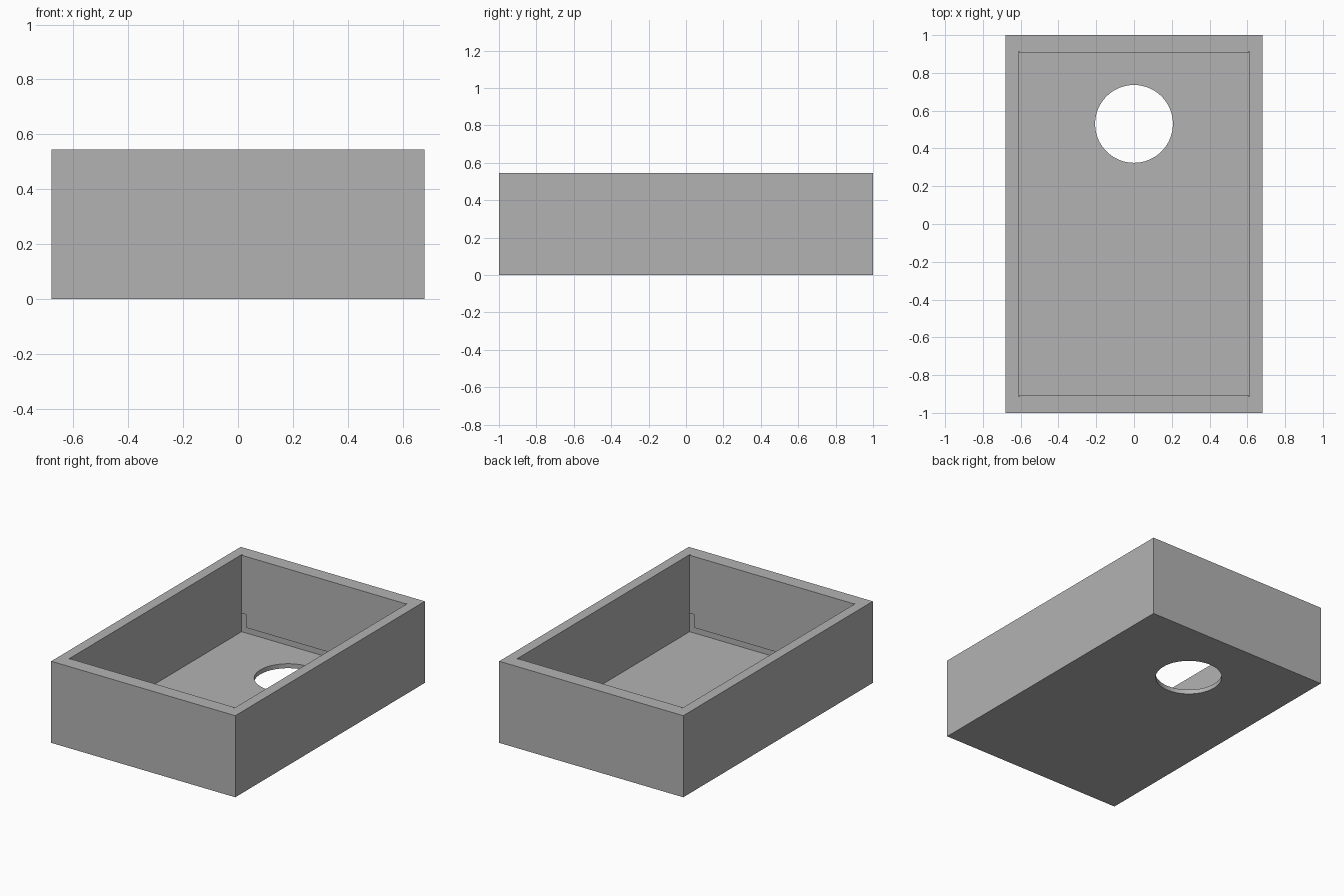
import bpy
import bmesh
from mathutils import Matrix

if "Cube" in bpy.data.objects:
    bpy.data.objects.remove(bpy.data.objects["Cube"], do_unlink=True)

HALF_X, HALF_Y, HEIGHT = 0.68, 1.0, 0.545
INNER_X, INNER_Y, FLOOR = 0.612, 0.913, 0.03

grey = bpy.data.materials.new("plain grey")
grey.use_nodes = True
colour = (0.45, 0.45, 0.45, 1)
grey.diffuse_color = colour
grey.node_tree.nodes["Principled BSDF"].inputs["Base Color"].default_value = colour


def add_object(name, bm):
    bmesh.ops.recalc_face_normals(bm, faces=bm.faces)
    mesh = bpy.data.meshes.new(name)
    bm.to_mesh(mesh)
    bm.free()
    mesh.materials.append(grey)
    obj = bpy.data.objects.new(name, mesh)
    bpy.context.collection.objects.link(obj)
    return obj


def box(name, half_x, half_y, low, high):
    bm = bmesh.new()
    size = (2 * half_x, 2 * half_y, high - low, 1)
    place = Matrix.Translation((0, 0, (low + high) / 2)) @ Matrix.Diagonal(size)
    bmesh.ops.create_cube(bm, size=1, matrix=place)
    return add_object(name, bm)


def cut(target, cutter):
    mod = target.modifiers.new("cut", 'BOOLEAN')
    mod.operation = 'DIFFERENCE'
    mod.solver = 'EXACT'
    mod.object = cutter
    cutter.hide_render = True
    bpy.context.view_layer.objects.active = target
    bpy.ops.object.modifier_apply(modifier=mod.name)
    bpy.data.objects.remove(cutter, do_unlink=True)


# Open-topped tray
tray = box("tray", HALF_X, HALF_Y, 0, HEIGHT)
cut(tray, box("cavity_cutter", INNER_X, INNER_Y, FLOOR, 1))

# Round opening through the floor
bm = bmesh.new()
bmesh.ops.create_cone(bm, cap_ends=True, segments=64, radius1=0.206, radius2=0.206,
                      depth=0.2, matrix=Matrix.Translation((0, 0.53, 0)))
cut(tray, add_object("hole_cutter", bm))

# Thin end liners with notched lower corners and a gap above the floor
right_edge = [(0.575, 0.07), (0.575, 0.157), (0.606, 0.157), (0.606, HEIGHT)]
outline = right_edge + [(-x, z) for x, z in reversed(right_edge)]
for name, side in (("front_liner", -1), ("back_liner", 1)):
    bm = bmesh.new()
    face = bm.faces.new([bm.verts.new((x, side * INNER_Y, z)) for x, z in outline])
    grown = bmesh.ops.extrude_face_region(bm, geom=[face])["geom"]
    moved = [v for v in grown if isinstance(v, bmesh.types.BMVert)]
    bmesh.ops.translate(bm, verts=moved, vec=(0, -side * 0.008, 0))
    add_object(name, bm)
